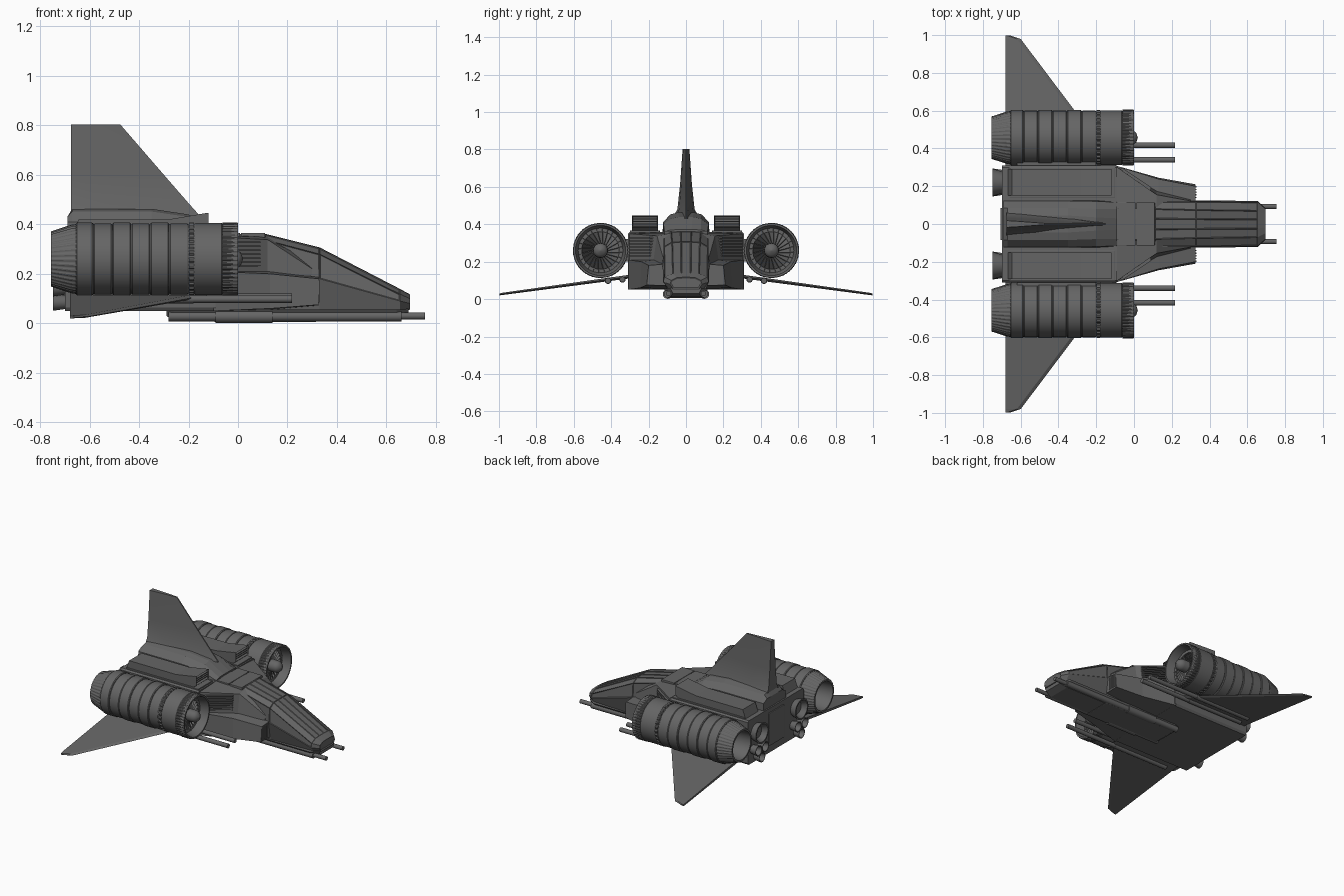
import bpy, bmesh, math
from mathutils import Vector, Matrix

if "Cube" in bpy.data.objects:
    bpy.data.objects.remove(bpy.data.objects["Cube"])

# Dark grey hull paint
paint = bpy.data.materials.new("dark_grey_paint")
paint.diffuse_color = (.13, .13, .13, 1)
paint.use_nodes = True
paint.node_tree.nodes["Principled BSDF"].inputs["Base Color"].default_value = paint.diffuse_color


def finish(bm, name, loc=(0, 0, 0), smooth=None):
    bmesh.ops.recalc_face_normals(bm, faces=bm.faces)
    me = bpy.data.meshes.new(name)
    bm.to_mesh(me)
    bm.free()
    me.materials.append(paint)
    ob = bpy.data.objects.new(name, me)
    ob.location = loc
    bpy.context.collection.objects.link(ob)
    if smooth:
        bpy.ops.object.select_all(action='DESELECT')
        ob.select_set(True)
        bpy.context.view_layer.objects.active = ob
        bpy.ops.object.shade_smooth_by_angle(angle=math.radians(smooth))
    return ob


def loft_bm(loops):
    """Skin between equal-length loops of 3D points, with end caps."""
    bm = bmesh.new()
    rows = [[bm.verts.new(p) for p in lp] for lp in loops]
    n = len(rows[0])
    for a, b in zip(rows, rows[1:]):
        for i in range(n):
            j = (i + 1) % n
            bm.faces.new((a[i], a[j], b[j], b[i]))
    bm.faces.new(rows[0])
    bm.faces.new(rows[-1])
    return bm


def sym(x, half):
    """Mirror a half section (y, z) across the centre plane."""
    return [(x, y, z) for y, z in half] + [(x, -y, z) for y, z in reversed(half)]


def lathe(name, prof, loc, segs=48, smooth=30):
    """Spin (x, r[, tooth depth]) about the x axis; closed profile."""
    bm = bmesh.new()
    rows = []
    for p in prof:
        d = p[2] if len(p) > 2 else 0
        row = []
        for i in range(segs):
            a = 2 * math.pi * i / segs
            r = p[1] - (d if i % 4 >= 2 else 0)
            row.append(bm.verts.new((p[0], r * math.cos(a), r * math.sin(a))))
        rows.append(row)
    for a, b in zip(rows, rows[1:] + rows[:1]):
        for i in range(segs):
            j = (i + 1) % segs
            bm.faces.new((a[i], a[j], b[j], b[i]))
    return finish(bm, name, loc, smooth)


def rod(name, x0, x1, y, z, r):
    return lathe(name, [(x0, .0005), (x0, r), (x1, r), (x1, .0005)], (0, y, z), 16, 40)


def box(name, lo, hi, bevel=0):
    bm = bmesh.new()
    lo, hi = Vector(lo), Vector(hi)
    m = Matrix.Translation((lo + hi) / 2) @ Matrix.Diagonal((*(hi - lo), 1))
    bmesh.ops.create_cube(bm, size=1, matrix=m)
    if bevel:
        bmesh.ops.bevel(bm, geom=bm.edges[:], offset=bevel, segments=2, affect='EDGES', profile=.5)
    return finish(bm, name)


# Cockpit fuselage with recessed canopy panes
secs = [(-.15, .11, .05, .2, .125, .335, .36, .08),
        (.11, .11, .05, .2, .125, .338, .36, .08),
        (.33, .105, .05, .18, .125, .28, .305, .075),
        (.655, .09, .05, .09, .122, .118, .137, .07),
        (.695, .07, .055, .08, .085, .1, .115, .05)]
loops = []
for x, wb, zb, zm, wm, zs, zt, wt in secs:
    loops.append(sym(x, [(wb, zb), (wm, zm), (wm - .006, zs), (wt, zt), (wt * .35, zt + .002)]))
bm = loft_bm(loops)
bmesh.ops.recalc_face_normals(bm, faces=bm.faces)
bm.normal_update()
panes = []
for f in bm.faces:
    c = f.calc_center_median()
    if len(f.verts) == 4 and .2 < c.x < .66 and c.z > .15 and f.normal.z > -.3:
        panes.append(f)
bmesh.ops.inset_individual(bm, faces=panes, thickness=.005, depth=-.003)
caps = [f for f in bm.faces if len(f.verts) > 4 and f.calc_center_median().x > .6]
bmesh.ops.inset_individual(bm, faces=caps, thickness=.008, depth=-.005)
finish(bm, "cockpit_fuselage")

# Main hull box
hull = [(.30, .05), (.31, .065), (.31, .35), (.30, .36)]
finish(loft_bm([sym(-.70, hull), sym(-.09, hull)]), "main_hull")
box("rear_panel", (-.708, -.085, .1), (-.695, .085, .33), .004)

# Dorsal fairing and tail fin
hump = [(.125, .355), (.123, .41), (.085, .452), (.045, .463)]
nose = [(.12, .34), (.115, .362), (.08, .37), (.03, .372)]
mid = [(.125, .355), (.12, .40), (.08, .43), (.035, .44)]
finish(loft_bm([sym(-.69, [(y, min(z, .43)) for y, z in hump]), sym(-.67, hump), sym(-.35, hump),
                sym(-.2, mid), sym(-.09, nose)]), "dorsal_fairing")


def fin_ring(x0, x1, w, z):
    xm = x0 + .3 * (x1 - x0)
    return [(x0, w, z), (xm, w * .8, z), (x1, .004, z), (x1, -.004, z), (xm, -w * .8, z), (x0, -w, z)]


finish(loft_bm([fin_ring(-.675, -.15, .075, .43), fin_ring(-.675, -.195, .046, .48),
                fin_ring(-.675, -.308, .032, .61), fin_ring(-.675, -.475, .018, .803)]), "tail_fin", smooth=25)

# Belly pad
finish(loft_bm([sym(-.29, [(.08, .03), (.11, .055)]), sym(-.26, [(.09, .01), (.118, .055)]),
                sym(.64, [(.085, .01), (.118, .055)]), sym(.69, [(.07, .03), (.085, .06)])]), "belly_pad")
box("belly_panel", (-.1, -.1, .006), (.32, .1, .05), .006)
for x0, x1 in ((-.085, .008), (.012, .11)):
    box("spine_panel", (x0, -.115, .345), (x1, .115, .365), .003)

for s in (1, -1):
    def side(name, pts_by_x):
        return finish(loft_bm([[(x, s * y, z) for y, z in pts] for x, pts in pts_by_x]), name)

    # Lower cheek and upper shoulder taper forward from the hull
    side("lower_cheek", [(-.10, [(.08, .05), (.31, .05), (.31, .21), (.08, .23)]),
                         (.13, [(.08, .055), (.245, .06), (.238, .20), (.08, .22)]),
                         (.326, [(.08, .072), (.21, .075), (.2, .18), (.08, .19)])])
    side("upper_shoulder", [(-.10, [(.08, .2), (.31, .2), (.308, .35), (.08, .36)]),
                            (.12, [(.08, .2), (.175, .2), (.155, .338), (.08, .35)]),
                            (.30, [(.08, .19), (.128, .19), (.122, .22), (.08, .25)])])
    # Grilles on the shoulder and cheek intake
    for k in range(7):
        z = .228 + k * .016
        side("shoulder_grille_slat", [(-.07, [(.27, z), (.303, z), (.303, z + .007), (.27, z + .007)]),
                                      (.09, [(.15, z), (.195, z), (.195, z + .007), (.15, z + .007)])])
    for k in range(5):
        y = .137 + k * .014
        box("cheek_intake_slat", (.315, min(s * y, s * (y + .007)), .085),
            (.33, max(s * y, s * (y + .007)), .175))

    # Dorsal vent: wedge with an open front
    prof = [(-.67, .35), (-.645, .42), (-.28, .42), (-.12, .447), (-.12, .385), (-.16, .35)]
    bm = loft_bm([[(x, s * y, z) for x, z in prof] for y in (.15, .29)])
    bmesh.ops.recalc_face_normals(bm, faces=bm.faces)
    bm.normal_update()
    front = [f for f in bm.faces if f.normal.x > .95]
    bmesh.ops.inset_individual(bm, faces=front, thickness=.009, depth=0)
    for f in front:
        bmesh.ops.translate(bm, verts=f.verts[:], vec=(-.04, 0, 0))
    finish(bm, "dorsal_vent")
    for k in range(3):
        z = .398 + k * .014
        box("vent_slat", (-.15, min(s * .155, s * .285), z), (-.125, max(s * .155, s * .285), z + .005))
    box("vent_base", (-.66, min(s * .14, s * .3), .355), (-.1, max(s * .14, s * .3), .368), .003)

    # Swept wing, drooping toward the tip
    def wing_ring(x0, x1, y, z, t):
        xe = x1 - .02
        return [(x0, s * y, z - t), (xe, s * y, z - t), (x1, s * y, z), (xe, s * y, z + t), (x0, s * y, z + t)]
    finish(loft_bm([wing_ring(-.68, -.08, .29, .122, .010), wing_ring(-.68, -.60, .98, .028, .006),
                    wing_ring(-.68, -.655, .998, .025, .005)]), "wing")

    # Engine nacelle
    c = (0, s * .457, .26)
    outer = [(-.175, .135)]
    edges = [-.2, -.278, -.355, -.432, -.508, -.585, -.655]
    for i, (a, b) in enumerate(zip(edges, edges[1:])):
        r = .147 if i % 2 else .143
        outer += [(a, r - .004), (a - .005, r), (b + .005, r), (b, r - .004)]
    lathe("engine_body", outer + [(-.655, .08), (-.175, .08)], c, 64)
    lathe("engine_exhaust", [(-.65, .142, .003), (-.675, .138, .003), (-.755, .112, .003), (-.755, .098),
                             (-.68, .09), (-.62, .06), (-.62, .001), (-.60, .001), (-.60, .12)], c, 160)
    lathe("engine_groove_ring", [(-.198, .13), (-.198, .147, .006), (-.178, .147, .006), (-.178, .13)], c, 128)
    lathe("engine_front_band", [(-.18, .1), (-.18, .140), (-.172, .145), (-.066, .145), (-.06, .14), (-.06, .1)], c, 64)
    lathe("engine_intake_rim", [(-.062, .125), (-.062, .148, .004), (-.004, .148, .004), (0, .144), (0, .134),
                                (-.03, .126), (-.1, .11), (-.1, .001), (-.12, .001), (-.12, .125)], c, 200)
    lathe("engine_hub", [(-.11, .001), (-.11, .04), (-.02, .04), (-.003, .037), (.012, .025), (.02, .001)], c, 24, 50)
    bm = bmesh.new()
    for k in range(24):
        m = (Matrix.Rotation(2 * math.pi * k / 24, 4, 'X') @ Matrix.Translation((-.075, 0, .078))
             @ Matrix.Rotation(.6, 4, 'Z') @ Matrix.Diagonal((.04, .004, .085, 1)))
        bmesh.ops.create_cube(bm, size=1, matrix=m)
    finish(bm, "engine_fan", c)
    box("engine_mount", (-.62, min(s * .29, s * .36), .2), (-.2, max(s * .29, s * .36), .32))

    # Wing root guns and chin guns
    for y, z in ((.34, .105), (.417, .098)):
        rod("wing_gun_barrel", -.3, .218, s * y, z, .015)
        rod("wing_gun_sleeve", -.62, -.18, s * y, z, .017)
    rod("chin_gun_housing", -.28, .66, s * .098, .028, .02)
    rod("chin_gun_sleeve", -.09, .14, s * .098, .027, .026)
    rod("chin_gun_barrel", .55, .755, s * .093, .03, .014)

    # Rear thrusters
    for y, z, r in ((.22, .255, .072), (.182, .145, .036), (.258, .145, .036), (.22, .085, .034)):
        lathe("rear_thruster", [(-.69, r * .75), (-.71, r * .85), (-.748, r), (-.748, r * .86), (-.712, r * .6),
                                (-.712, .001), (-.69, .001)], (0, s * y, z), 32)
